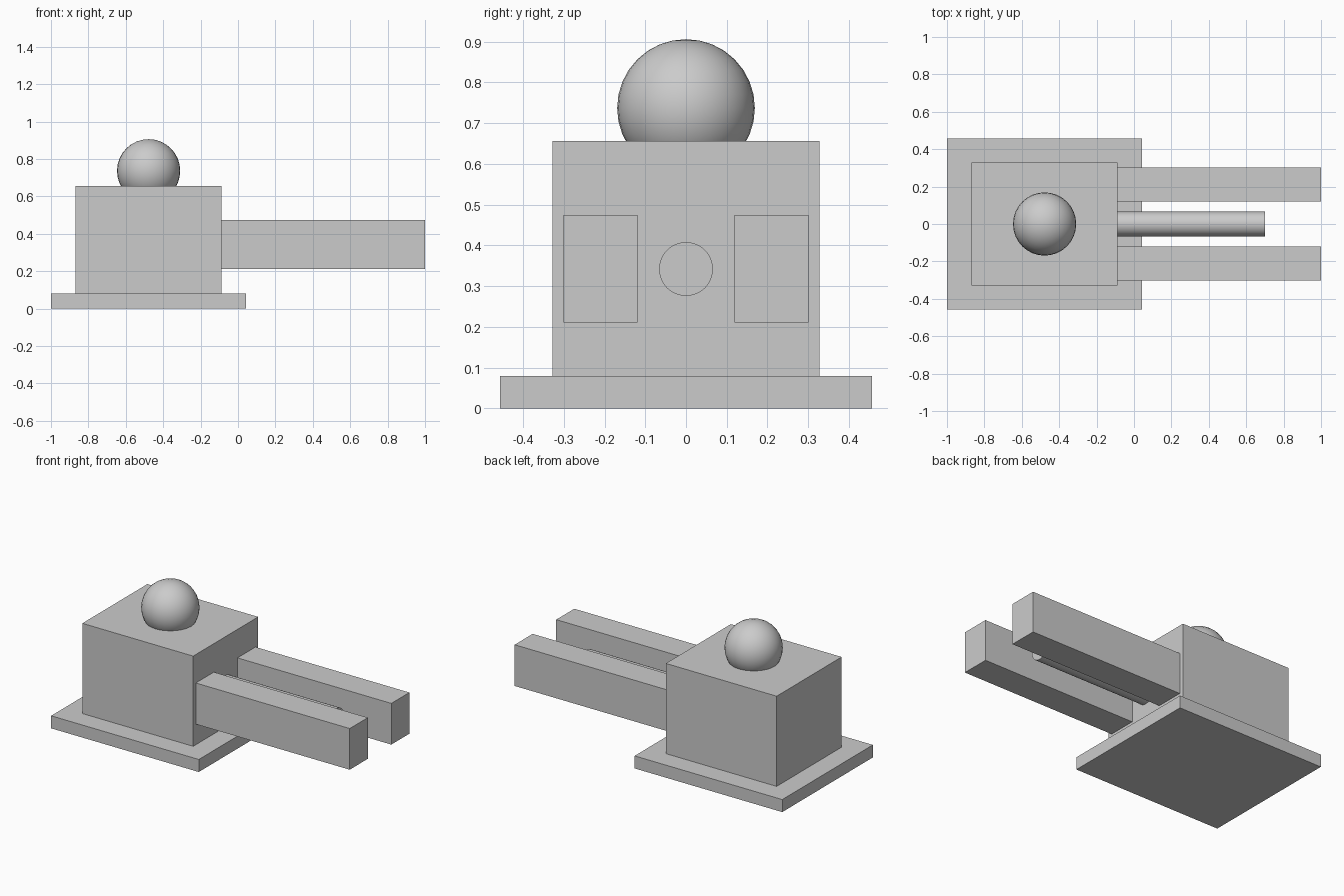
import bpy
from math import pi, radians

default_cube = bpy.data.objects.get("Cube")
if default_cube:
    bpy.data.objects.remove(default_cube, do_unlink=True)

GREY = (0.6, 0.6, 0.6, 1)
grey = bpy.data.materials.new("light grey")
grey.use_nodes = True
grey.diffuse_color = GREY
grey.node_tree.nodes["Principled BSDF"].inputs["Base Color"].default_value = GREY


def finish(name, smooth=False):
    obj = bpy.context.object
    obj.name = name
    obj.data.materials.append(grey)
    if smooth:
        bpy.ops.object.shade_smooth_by_angle(angle=radians(35))
    return obj


def box(name, x, y, z):
    """Box spanning the given (low, high) ranges."""
    spans = (x, y, z)
    bpy.ops.mesh.primitive_cube_add(size=1, location=[(a + b) / 2 for a, b in spans])
    bpy.context.object.scale = [b - a for a, b in spans]
    bpy.ops.object.transform_apply(location=False, rotation=False, scale=True)
    return finish(name)


# Base plate and main housing
box("base_plate", (-1, 0.043), (-0.457, 0.457), (0, 0.08))
box("housing", (-0.87, -0.087), (-0.328, 0.328), (0.08, 0.656))

# Pair of side arms reaching out from the housing
for side, sign in (("left", 1), ("right", -1)):
    y = sorted((sign * 0.119, sign * 0.301))
    box(f"{side}_arm", (-0.087, 1), y, (0.211, 0.474))

# Central rod between the arms
rod_start, rod_end = -0.087, 0.70
bpy.ops.mesh.primitive_cylinder_add(
    vertices=48, radius=0.066, depth=rod_end - rod_start,
    location=((rod_start + rod_end) / 2, 0, 0.342), rotation=(0, pi / 2, 0))
finish("central_rod", smooth=True)

# Ball sunk into the top of the housing
bpy.ops.mesh.primitive_uv_sphere_add(
    segments=32, ring_count=16, radius=0.169, location=(-0.478, 0, 0.737))
finish("top_ball", smooth=True)
